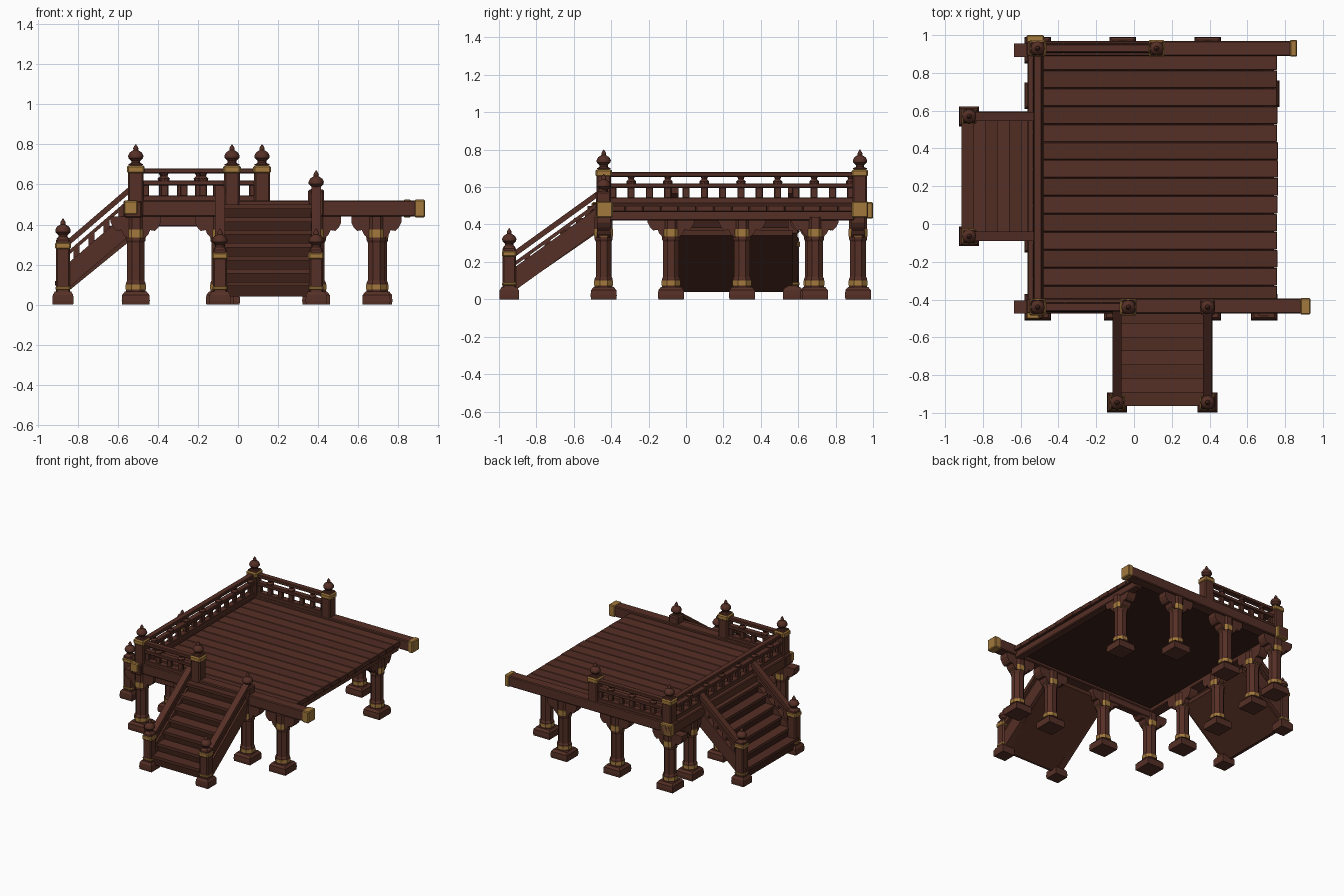
import bpy, bmesh, math, random
from mathutils import Vector

if "Cube" in bpy.data.objects:
    bpy.data.objects.remove(bpy.data.objects["Cube"])
random.seed(4)

def mat(name, c):
    m = bpy.data.materials.new(name)
    m.diffuse_color = (*c, 1)
    m.use_nodes = True
    m.node_tree.nodes["Principled BSDF"].inputs["Base Color"].default_value = m.diffuse_color
    return m
WOOD = mat("red brown wood", (0.092, 0.029, 0.019))
PLANK = mat("plank wood", (0.080, 0.025, 0.016))
DARK = mat("dark wood", (0.045, 0.014, 0.009))
GOLD = mat("aged gold", (0.36, 0.19, 0.045))

def finish(name, bm, m, smooth=None):
    bmesh.ops.recalc_face_normals(bm, faces=bm.faces)
    me = bpy.data.meshes.new(name)
    bm.to_mesh(me)
    bm.free()
    me.materials.append(m)
    if smooth:
        me.shade_smooth()
        me.set_sharp_from_angle(angle=math.radians(smooth))
    ob = bpy.data.objects.new(name, me)
    bpy.context.collection.objects.link(ob)
    return ob

def box(name, x0, x1, y0, y1, z0, z1, m=WOOD, bev=0.006):
    bm = bmesh.new()
    bmesh.ops.create_cube(bm, size=1)
    for v in bm.verts:
        v.co = Vector((x0 if v.co.x < 0 else x1, y0 if v.co.y < 0 else y1, z0 if v.co.z < 0 else z1))
    if bev:
        bmesh.ops.bevel(bm, geom=bm.edges[:], offset=bev, segments=1, affect='EDGES')
    return finish(name, bm, m)

def prism(name, axis, pts, v0, v1, m=WOOD):
    """Extrude a (u, z) outline; u runs along axis, v across it."""
    bm = bmesh.new()
    at = lambda u, v, z: (u, v, z) if axis == 'x' else (v, u, z)
    a = [bm.verts.new(at(u, v0, z)) for u, z in pts]
    b = [bm.verts.new(at(u, v1, z)) for u, z in pts]
    bm.faces.new(a)
    bm.faces.new(b)
    for i in range(len(a)):
        j = (i + 1) % len(a)
        bm.faces.new((a[i], a[j], b[j], b[i]))
    return finish(name, bm, m)

def lathe(name, x, y, prof, n=12, m=WOOD, smooth=35, turn=0.0):
    """Turned solid from (radius, z) pairs."""
    bm = bmesh.new()
    rings = [[bm.verts.new((x + r * math.cos(turn + 2 * math.pi * i / n),
                            y + r * math.sin(turn + 2 * math.pi * i / n), z)) for i in range(n)] for r, z in prof]
    for p, q in zip(rings, rings[1:]):
        for i in range(n):
            j = (i + 1) % n
            bm.faces.new((p[i], p[j], q[j], q[i]))
    bm.faces.new(rings[0])
    bm.faces.new(rings[-1])
    return finish(name, bm, m, smooth)

def square(name, x, y, w, z0, z1, m=WOOD, bev=0.008):
    h = w / 2
    return box(name, x - h, x + h, y - h, y + h, z0, z1, m, bev)

def stone_foot(name, x, y, w, h):
    k = w / math.sqrt(2)
    lathe(name, x, y, [(k * .97, 0), (k, h * .3), (k * .97, h * .75), (k * .78, h)], 4, smooth=None, turn=math.pi / 4)

def finial(x, y, z):
    lathe("post_finial", x, y, [(.034, z), (.022, z + .012), (.022, z + .02), (.037, z + .035), (.038, z + .046),
                                (.030, z + .062), (.012, z + .074), (.013, z + .084), (.002, z + .103)])

# ---- support legs with feet, gold bands and carved corbels
def leg(x, y, axis):
    stone_foot("leg_foot", x, y, .14, .065)
    lathe("leg_shaft", x, y, [(.052, .06), (.052, .11), (.046, .12), (.046, .31), (.052, .32), (.052, .44)],
          8, smooth=None, turn=math.pi / 8)
    lathe("leg_lower_band", x, y, [(.055, .075), (.055, .10)], 8, GOLD, None, math.pi / 8)
    lathe("leg_upper_band", x, y, [(.055, .335), (.055, .375)], 8, GOLD, None, math.pi / 8)
    c = x if axis == 'x' else y
    v = y if axis == 'x' else x
    half = [(.04, .33), (.062, .35), (.072, .372), (.095, .368), (.112, .385), (.125, .41), (.125, .44)]
    pts = [(c + u, z) for u, z in half] + [(c - u, z) for u, z in reversed(half)]
    prism("leg_corbel", axis, pts, v - .035, v + .035)

for x in (-.51, -.09, .39, .69):
    leg(x, -.44, 'x')
for y in (-.08, .30, .68):
    leg(-.51, y, 'y')
for x in (-.51, -.06, .39):
    leg(x, .92, 'x')
leg(.70, .69, 'y')

# ---- beams with gold end caps
box("front_beam", -.57, .93, -.475, -.395, .44, .52)
box("back_beam", -.57, .86, .89, .97, .44, .52)
box("left_beam", -.565, -.48, -.50, 1.0, .435, .515)
box("front_lower_beam", -.51, -.06, -.455, -.40, .39, .445)
box("right_joist", .68, .74, -.42, .90, .42, .472)
box("front_beam_cap", .88, .934, -.479, -.391, .436, .524, GOLD)
box("back_beam_cap", .825, .864, .886, .974, .436, .524, GOLD)
box("left_beam_front_cap", -.569, -.50, -.504, -.46, .45, .519, GOLD)
box("left_beam_back_cap", -.569, -.476, .955, 1.0, .431, .519, GOLD)

# ---- deck planks
n = 14
for i in range(n):
    a = -.42 + i * 1.33 / n
    box("deck_plank", -.50, .76 + random.uniform(-.004, .004), a, a + 1.33 / n - .002, .468, .502,
        WOOD if i % 2 else PLANK, .003)
box("deck_underside", -.50, .74, -.42, .91, .462, .47, DARK, 0)

# ---- railing posts
def post(x, y, top, w=.078):
    square("railing_post", x, y, w, .44, top - .12)
    square("railing_post_band", x, y, w + .01, top - .145, top - .105, GOLD)
    square("railing_post_collar", x, y, w - .004, top - .107, top - .095)
    finial(x, y, top - .103)
for x, y in ((-.51, -.44), (-.51, .93), (.12, .93), (-.03, -.44)):
    post(x, y, .80)
square("short_post", .39, -.44, .08, .44, .575)
finial(.39, -.44, .567)

# ---- level railings
def railing(axis, u0, u1, v):
    def bar(name, a, b, w, z0, z1):
        if axis == 'x':
            box(name, a, b, v - w, v + w, z0, z1, WOOD, .004)
        else:
            box(name, v - w, v + w, a, b, z0, z1, WOOD, .004)
    bar("top_rail", u0, u1, .022, .655, .68)
    bar("middle_rail", u0, u1, .022, .595, .62)
    bar("bottom_rail", u0, u1, .025, .51, .545)
    k = max(2, round((u1 - u0) / .095))
    for i in range(k):
        u = u0 + (i + .5) * (u1 - u0) / k
        bar("baluster", u - .019, u + .019, .012, .54, .60)
        if i % 2:
            p = (u, v) if axis == 'x' else (v, u)
            lathe("rail_knob", *p, [(.024, .615), (.026, .63), (.014, .642), (.022, .66)], 8)
railing('x', -.51, -.03, -.44)
railing('x', -.51, .12, .93)
railing('y', -.44, .93, -.51)

# ---- stairs: stepped block, sloped stringers, handrails, newel posts
def stairs(axis, u0, u1, v0, v1, steps, zs, slope, z_rail, z_str, newel_u, newel_top):
    run, rise = (u1 - u0) / steps, (zs[1] - zs[0]) / steps
    for i in range(steps):
        u, z = u0 + i * run, zs[0] + (i + 1) * rise
        prism("stair_tread", axis, [(u - .004, z - .022), (u + run + .012, z - .022), (u + run + .012, z), (u - .004, z)],
              v0, v1, WOOD if i % 2 else PLANK)
        prism("stair_riser", axis, [(u + .008, z - rise - .01), (u + .022, z - rise - .01), (u + .022, z - .02),
                                    (u + .008, z - .02)], v0, v1, DARK)
    prism("stair_underside", axis, [(u0 + .01, zs[0] - .01), (u0 + .03, zs[0] - .01), (u1 + .02, zs[1] - rise - .05),
                                    (u1 + .02, zs[1] - rise - .02), (u0 + .01, zs[0] + .01)], v0, v1, PLANK)
    for v in (v0, v1):
        def sloped(name, z, h, w):
            d = slope * (u1 - newel_u)
            prism(name, axis, [(newel_u, z - h), (u1, z + d - h), (u1, z + d), (newel_u, z)], v - w, v + w)
        sloped("stair_stringer", z_str, .125, .025)
        sloped("stair_handrail", z_rail, .035, .024)
        sloped("stair_lower_rail", z_rail - .06, .022, .016)
        for i in range(4):
            u = newel_u + (i + .9) * (u1 - newel_u) / 4.6
            d = slope * (u - newel_u)
            prism("stair_baluster", axis, [(u - .015, z_str + d - .03), (u + .015, z_str + d - .01),
                                           (u + .015, z_rail + d - .06), (u - .015, z_rail + d - .08)], v - .012, v + .012)
        x, y = (newel_u, v) if axis == 'x' else (v, newel_u)
        stone_foot("newel_foot", x, y, .105, .065)
        square("newel_post", x, y, .07, .05, newel_top - .10)
        square("newel_upper_band", x, y, .08, newel_top - .155, newel_top - .118, GOLD)
        square("newel_lower_band", x, y, .076, .07, .095, GOLD)
        finial(x, y, newel_top - .103)

stairs('x', -.91, -.53, -.065, .57, 6, (.05, .46), .86, .305, .185, -.873, .43)
stairs('y', -.96, -.45, -.09, .39, 7, (.05, .50), .72, .24, .15, -.945, .38)
